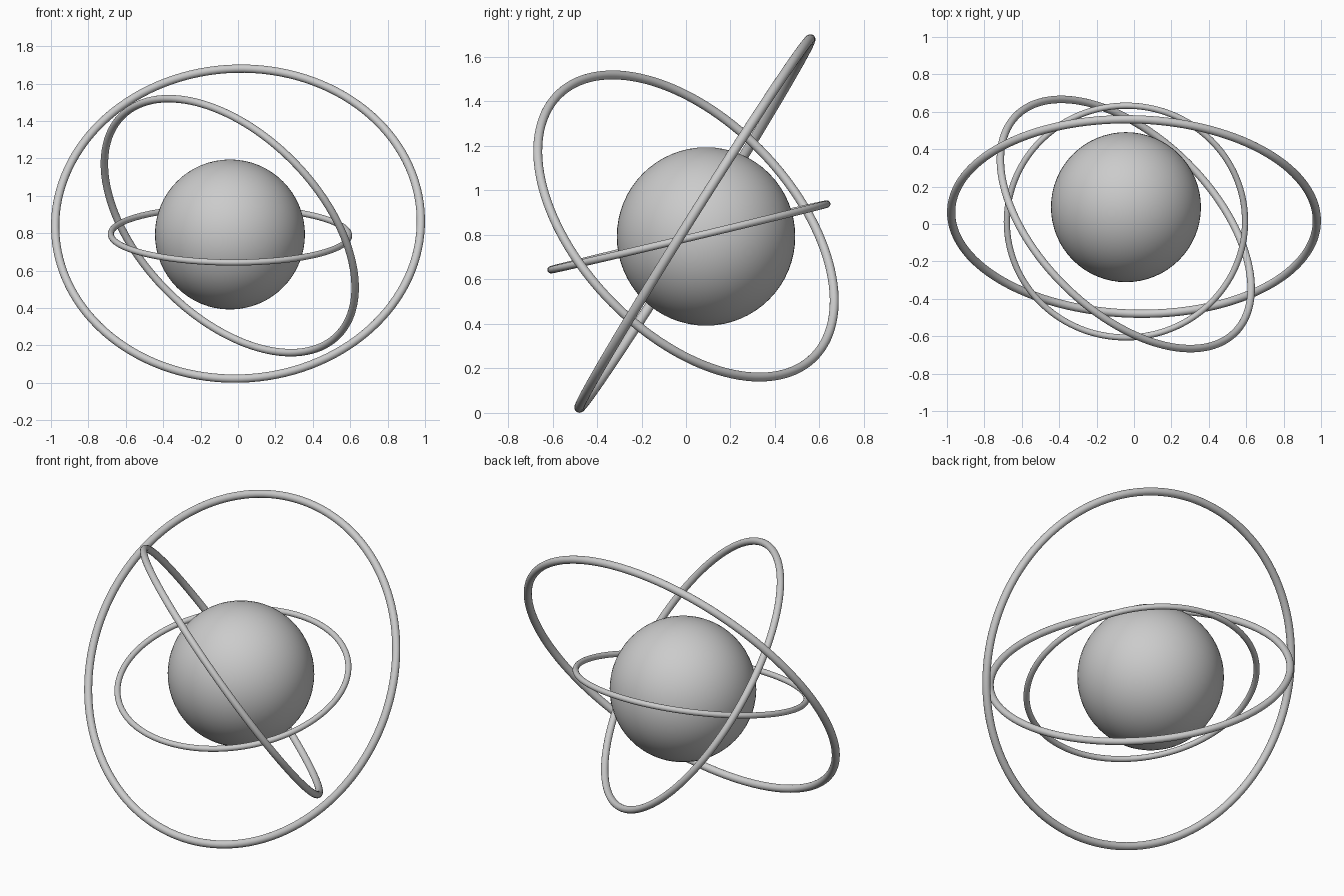
import bpy
from mathutils import Vector

if "Cube" in bpy.data.objects:
    bpy.data.objects.remove(bpy.data.objects["Cube"])


def ring(name, center, normal, radius, tube):
    """Thin round hoop lying in the plane with the given normal."""
    turn = Vector((0, 0, 1)).rotation_difference(Vector(normal).normalized())
    bpy.ops.mesh.primitive_torus_add(
        major_segments=128, minor_segments=20,
        major_radius=radius, minor_radius=tube,
        location=center, rotation=turn.to_euler())
    obj = bpy.context.object
    obj.name = name
    bpy.ops.object.shade_smooth()
    return obj


# Central ball
bpy.ops.mesh.primitive_uv_sphere_add(segments=64, ring_count=32, radius=0.401,
                                     location=(-0.043, 0.09, 0.793))
bpy.context.object.name = "central_ball"
bpy.ops.object.shade_smooth()

# Three tilted hoops around the ball, largest to smallest
ring("outer_ring", (0, 0.04, 0.851), (-0.027, -0.847, 0.531), 0.978, 0.022)
ring("middle_ring", (-0.044, 0.0, 0.84), (0.58, 0.587, 0.565), 0.823, 0.02)
ring("inner_ring", (-0.043, 0.013, 0.791), (0.007, -0.232, 0.973), 0.637, 0.0165)
